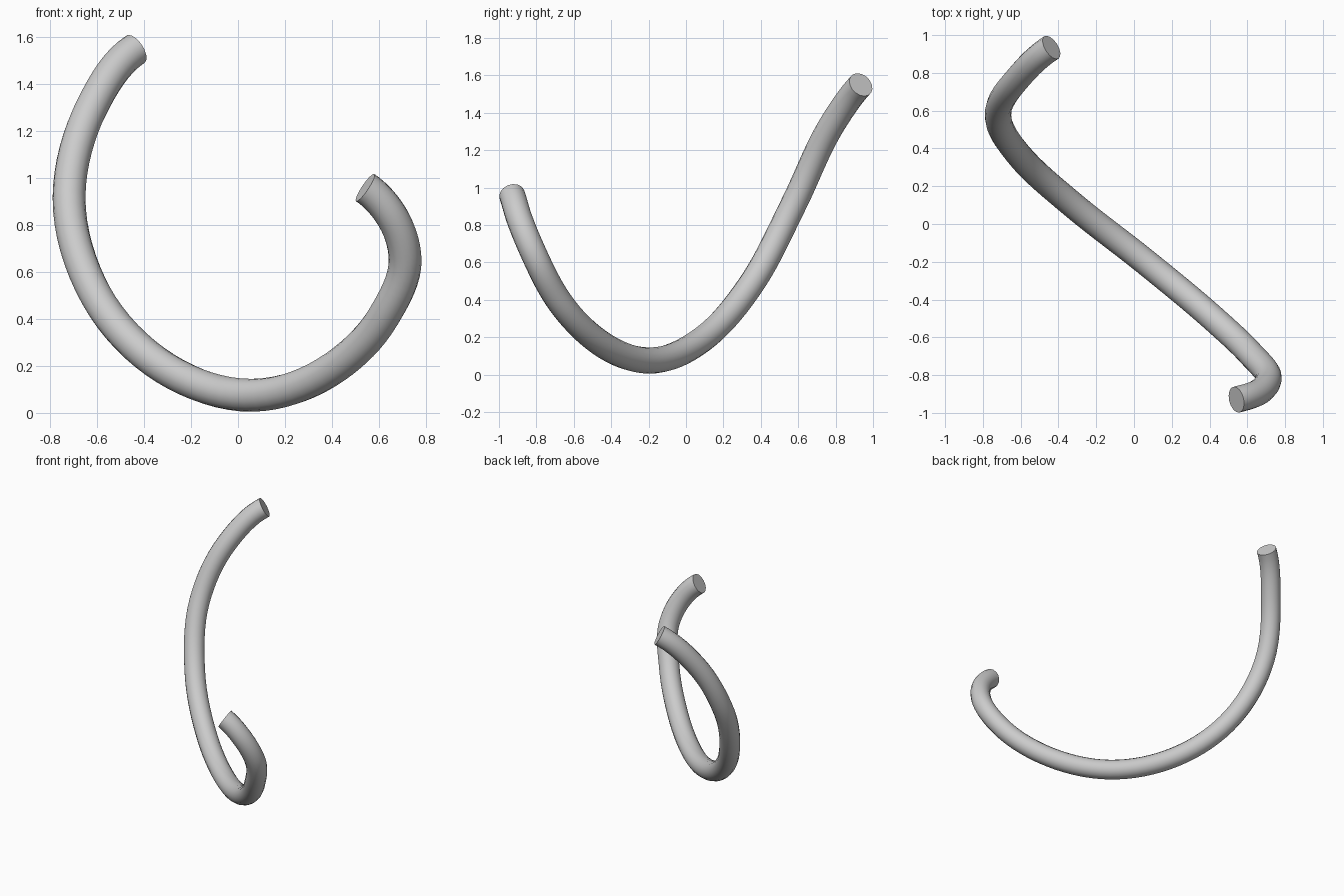
import bpy
from mathutils import Vector

if "Cube" in bpy.data.objects:
    bpy.data.objects.remove(bpy.data.objects["Cube"])

# Centreline of the bent tube
path = [
    (-0.437, 0.935, 1.55), (-0.62, 0.765, 1.31), (-0.72, 0.58, 0.92),
    (-0.605, 0.36, 0.50), (-0.31, 0.09, 0.19), (0.06, -0.20, 0.075),
    (0.42, -0.50, 0.20), (0.62, -0.69, 0.41), (0.712, -0.82, 0.66),
    (0.66, -0.89, 0.83), (0.542, -0.93, 0.96),
]
start_dir = Vector((0.75, 0.48, 0.5)).normalized()
end_dir = Vector((-0.8, -0.2, 0.54)).normalized()

curve = bpy.data.curves.new("bent_tube", 'CURVE')
curve.dimensions = '3D'
curve.resolution_u = 8
curve.bevel_depth = 0.07
curve.bevel_resolution = 6
curve.use_fill_caps = True
spline = curve.splines.new('BEZIER')
spline.bezier_points.add(len(path) - 1)

# Smooth handles from neighbouring points, set directions at both ends
pts = [Vector(p) for p in path]
for i, bp in enumerate(spline.bezier_points):
    if i == 0:
        t = -start_dir
    elif i == len(pts) - 1:
        t = end_dir
    else:
        a, b = pts[i] - pts[i - 1], pts[i + 1] - pts[i]
        t = (a / a.length * b.length + b / b.length * a.length).normalized()
    back = (pts[i] - pts[max(i - 1, 0)]).length / 3
    ahead = (pts[min(i + 1, len(pts) - 1)] - pts[i]).length / 3
    bp.handle_left_type = bp.handle_right_type = 'FREE'
    bp.co = pts[i]
    bp.handle_left = pts[i] - t * (back or ahead)
    bp.handle_right = pts[i] + t * (ahead or back)

# Tube as a smooth mesh with sharp flat caps
tube = bpy.data.objects.new("bent_tube", curve)
bpy.context.collection.objects.link(tube)
bpy.context.view_layer.objects.active = tube
tube.select_set(True)
bpy.ops.object.convert(target='MESH')
bpy.ops.object.shade_smooth_by_angle()
